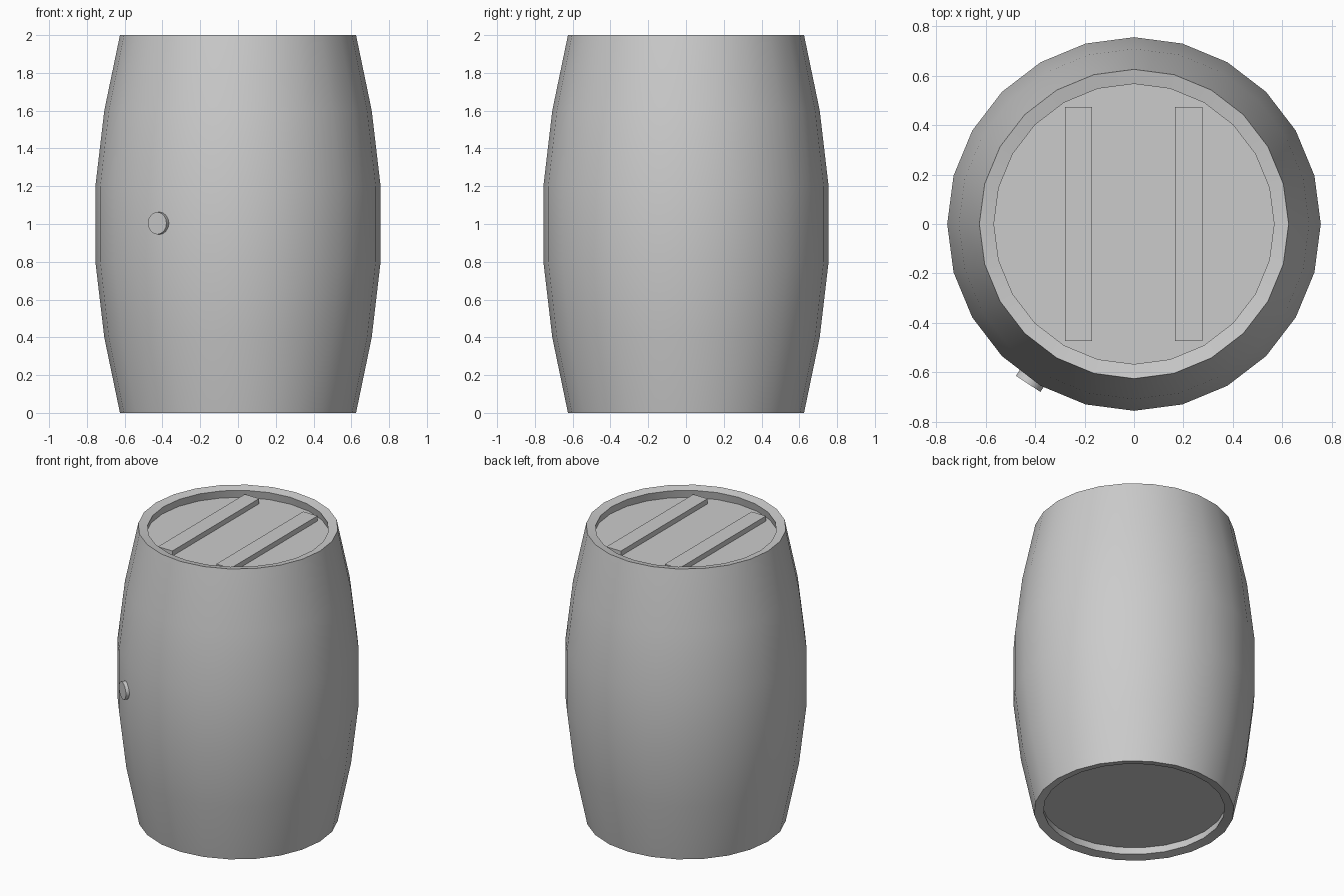
import bpy, bmesh
from math import cos, sin, radians, tau
from mathutils import Vector

cube = bpy.data.objects.get("Cube")
if cube:
    bpy.data.objects.remove(cube, do_unlink=True)

SIDES = 24
RECESS = 0.066

grey = bpy.data.materials.new("plain_grey")
grey.use_nodes = True
grey.diffuse_color = (0.6, 0.6, 0.6, 1)
bsdf = next(n for n in grey.node_tree.nodes if n.type == 'BSDF_PRINCIPLED')
bsdf.inputs["Base Color"].default_value = grey.diffuse_color


def finish(obj, name, smooth=False):
    obj.name = obj.data.name = name
    obj.data.materials.append(grey)
    if smooth:
        bpy.ops.object.select_all(action='DESELECT')
        obj.select_set(True)
        bpy.context.view_layer.objects.active = obj
        bpy.ops.object.shade_smooth_by_angle(angle=radians(30))


def cylinder(name, radius, depth, location, sides, rotation=(0, 0, 0), smooth=False):
    bpy.ops.mesh.primitive_cylinder_add(vertices=sides, radius=radius, depth=depth,
                                        location=location, rotation=rotation)
    finish(bpy.context.object, name, smooth)


# Bulging stave wall: stacked rings given an inward thickness
profile = [(0.625, 0), (0.708, 0.4), (0.755, 0.8), (0.755, 1.2), (0.708, 1.6), (0.625, 2)]
bm = bmesh.new()
rings = [[bm.verts.new((r * cos(tau * i / SIDES), r * sin(tau * i / SIDES), z))
          for i in range(SIDES)] for r, z in profile]
for low, high in zip(rings, rings[1:]):
    for i in range(SIDES):
        j = (i + 1) % SIDES
        bm.faces.new((low[i], low[j], high[j], high[i]))
mesh = bpy.data.meshes.new("barrel_wall")
bm.to_mesh(mesh)
bm.free()
wall = bpy.data.objects.new("barrel_wall", mesh)
bpy.context.collection.objects.link(wall)
bpy.context.view_layer.objects.active = wall
thick = wall.modifiers.new("thickness", 'SOLIDIFY')
thick.thickness = 0.06
thick.offset = -1
bpy.ops.object.modifier_apply(modifier=thick.name)
finish(wall, "barrel_wall", smooth=True)

# Recessed end discs
LID = 0.04
cylinder("top_lid", 0.6, LID, (0, 0, 2 - RECESS - LID / 2), SIDES)
cylinder("bottom_lid", 0.6, LID, (0, 0, RECESS + LID / 2), SIDES)

# Two battens across the top lid
for name, x in (("right_batten", -0.224), ("left_batten", 0.221)):
    bpy.ops.mesh.primitive_cube_add(size=1, location=(x, 0, 2 - RECESS + 0.0125))
    batten = bpy.context.object
    batten.scale = (0.11, 0.945, 0.045)
    finish(batten, name)

# Bung sticking out of the wall
outward = Vector((cos(radians(236.5)), sin(radians(236.5)), 0))
turn = outward.to_track_quat('Z', 'Y').to_euler()
cylinder("bung", 0.059, 0.1, outward * 0.725 + Vector((0, 0, 1.004)), 16, turn, smooth=True)
